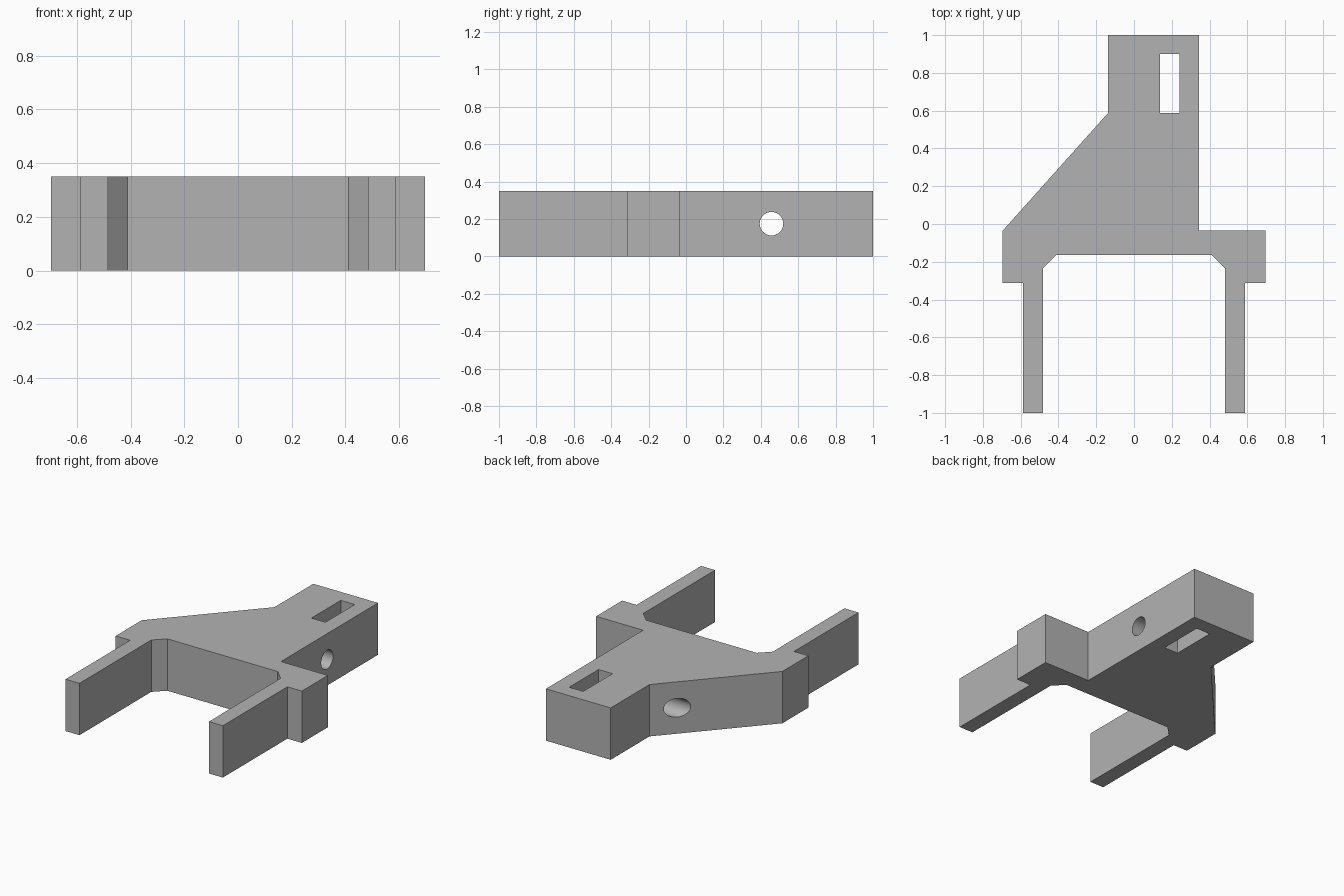
import bpy, bmesh, math

cube = bpy.data.objects.get("Cube")
if cube:
    bpy.data.objects.remove(cube, do_unlink=True)

HEIGHT = 0.35

grey = bpy.data.materials.new("plain grey")
grey.use_nodes = True
colour = (0.45, 0.45, 0.45, 1)
grey.diffuse_color = colour
grey.node_tree.nodes["Principled BSDF"].inputs["Base Color"].default_value = colour


def prism(name, outline, z0, z1):
    """Extrude a flat outline between two heights."""
    bm = bmesh.new()
    face = bm.faces.new([bm.verts.new((x, y, z0)) for x, y in outline])
    top = bmesh.ops.extrude_face_region(bm, geom=[face])["geom"]
    bmesh.ops.translate(bm, vec=(0, 0, z1 - z0),
                        verts=[v for v in top if isinstance(v, bmesh.types.BMVert)])
    bmesh.ops.recalc_face_normals(bm, faces=bm.faces)
    mesh = bpy.data.meshes.new(name)
    bm.to_mesh(mesh)
    bm.free()
    mesh.materials.append(grey)
    obj = bpy.data.objects.new(name, mesh)
    bpy.context.collection.objects.link(obj)
    return obj


def cut(body, cutter):
    """Subtract the cutter, apply the result and remove the cutter."""
    cutter.hide_render = True
    mod = body.modifiers.new("cut", 'BOOLEAN')
    mod.operation = 'DIFFERENCE'
    mod.solver = 'EXACT'
    mod.object = cutter
    bpy.ops.object.select_all(action='DESELECT')
    body.select_set(True)
    bpy.context.view_layer.objects.active = body
    bpy.ops.object.modifier_apply(modifier=mod.name)
    bpy.data.objects.remove(cutter, do_unlink=True)


# Forked body: shoulders and prongs are symmetric, the arm is offset
fork = [(0.695, -0.035), (0.695, -0.312), (0.587, -0.312), (0.587, -1),
        (0.483, -1), (0.483, -0.235), (0.412, -0.165)]
arm = [(-0.138, 0.587), (-0.138, 1), (0.345, 1), (0.345, -0.035)]
body = prism("fork_bracket", arm + fork + [(-x, y) for x, y in reversed(fork)], 0, HEIGHT)

# Upright slot through the arm
cut(body, prism("slot_cutter", [(0.137, 0.587), (0.242, 0.587), (0.242, 0.9), (0.137, 0.9)],
                -0.1, HEIGHT + 0.1))

# Round cross hole through the arm
bpy.ops.mesh.primitive_cylinder_add(vertices=48, radius=0.063, depth=2,
                                    location=(0, 0.457, HEIGHT / 2),
                                    rotation=(0, math.pi / 2, 0))
hole = bpy.context.object
hole.name = "hole_cutter"
hole.data.materials.append(grey)
cut(body, hole)

# Smooth hole wall, crisp edges elsewhere
bpy.ops.object.shade_smooth_by_angle(angle=math.radians(20))
